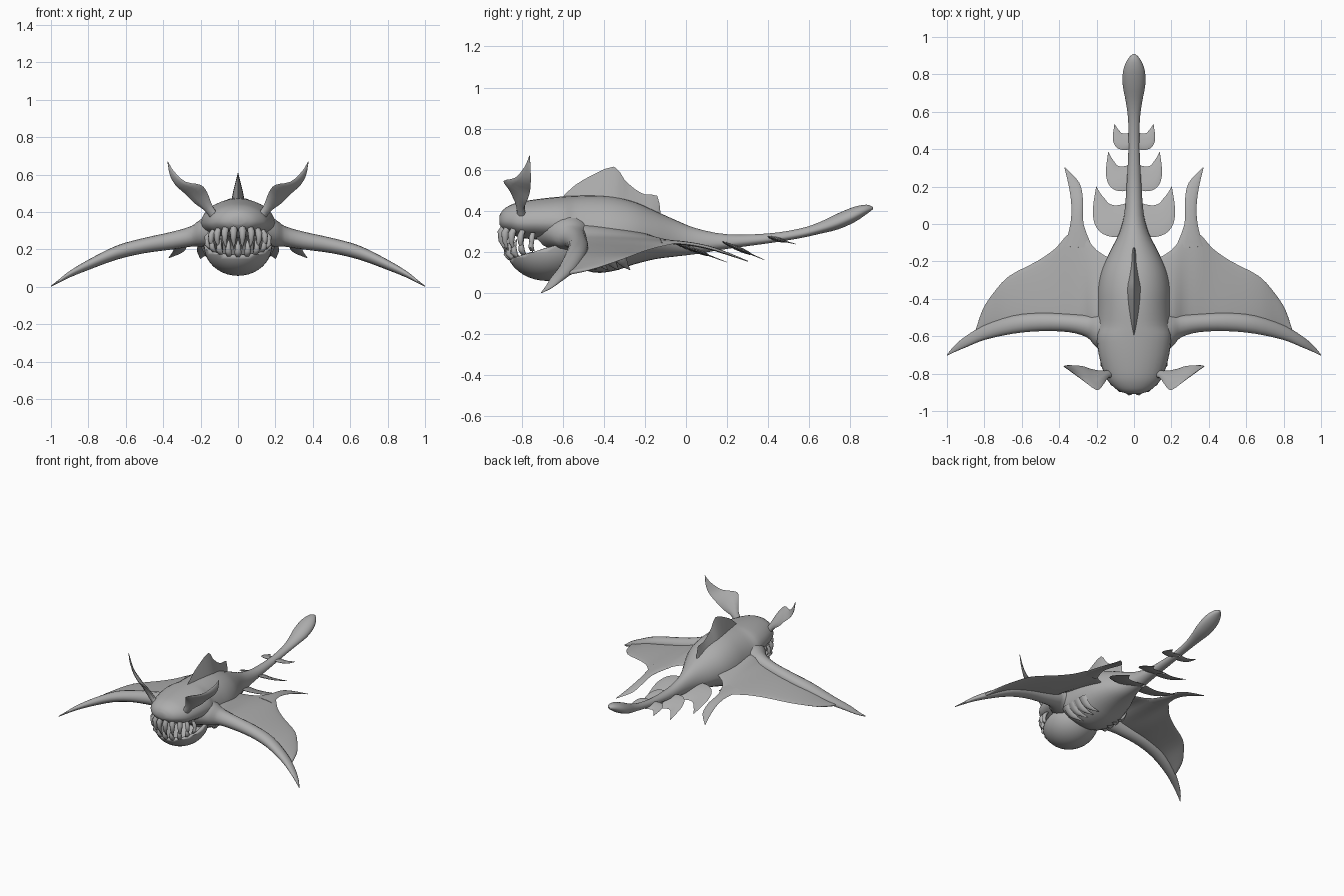
import bpy, bmesh, math
from mathutils import Vector as V

if "Cube" in bpy.data.objects:
    bpy.data.objects.remove(bpy.data.objects["Cube"])

mat = bpy.data.materials.new("grey_skin")
mat.diffuse_color = (0.42, 0.42, 0.42, 1)
mat.use_nodes = True
mat.node_tree.nodes["Principled BSDF"].inputs["Base Color"].default_value = mat.diffuse_color


def finish(name, bm, mirror=False, angle=50):
    bmesh.ops.recalc_face_normals(bm, faces=bm.faces)
    me = bpy.data.meshes.new(name)
    bm.to_mesh(me)
    bm.free()
    me.materials.append(mat)
    ob = bpy.data.objects.new(name, me)
    bpy.context.collection.objects.link(ob)
    bpy.ops.object.select_all(action='DESELECT')
    ob.select_set(True)
    bpy.context.view_layer.objects.active = ob
    bpy.ops.object.shade_smooth_by_angle(angle=math.radians(angle))
    if mirror:
        ob.modifiers.new("mirror", 'MIRROR')
        ob.modifiers["mirror"].use_mirror_merge = False
    return ob


def smooth(rows, n):
    """Catmull-Rom interpolation between rows of numbers."""
    out = []
    for i in range(len(rows) - 1):
        p0, p1, p2 = rows[max(i - 1, 0)], rows[i], rows[i + 1]
        p3 = rows[min(i + 2, len(rows) - 1)]
        for k in range(n):
            t = k / n
            out.append([b + 0.5 * t * (c - a + t * (2*a - 5*b + 4*c - d + t * (3*(b - c) + d - a)))
                        for a, b, c, d in zip(p0, p1, p2, p3)])
    return out + [list(rows[-1])]


def add_loft(bm, rings):
    vs = [[bm.verts.new(p) for p in r] for r in rings]
    n = len(vs[0])
    for r, s in zip(vs, vs[1:]):
        for i in range(n):
            j = (i + 1) % n
            bm.faces.new((r[i], r[j], s[j], s[i]))
    bm.faces.new(vs[0])
    bm.faces.new(vs[-1])


def circle(n):
    return [(math.cos(2*math.pi*i/n), math.sin(2*math.pi*i/n)) for i in range(n)]


def blade_rings(rows, n=3, sides=10):
    """Rows hold one edge point, the other edge point and the half thickness."""
    rows = smooth(rows, n)
    rings = []
    mids = [(V(r[:3]) + V(r[3:6])) / 2 for r in rows]
    for i, r in enumerate(rows):
        a, b = V(r[:3]), V(r[3:6])
        d = mids[min(i + 1, len(mids) - 1)] - mids[max(i - 1, 0)]
        nrm = (a - b).cross(d).normalized()
        rings.append([mids[i] + (a - b) * c / 2 + nrm * s * r[6] for c, s in circle(sides)])
    return rings


def blade(name, rows, mirror=True, **kw):
    bm = bmesh.new()
    add_loft(bm, blade_rings(rows, **kw))
    return finish(name, bm, mirror)


# Head, body and tail: y, half width, top, bottom
body = [(-.908, .035, .375, .335), (-.89, .085, .405, .31), (-.85, .13, .43, .288),
        (-.8, .16, .445, .268), (-.7, .188, .46, .258), (-.6, .2, .47, .235),
        (-.54, .2, .474, .14), (-.45, .2, .477, .1), (-.35, .197, .47, .108),
        (-.25, .175, .445, .14), (-.15, .13, .4, .165), (-.05, .08, .355, .178),
        (.05, .053, .315, .19), (.2, .04, .286, .215), (.4, .03, .29, .242),
        (.55, .031, .313, .266), (.65, .043, .345, .288), (.74, .06, .388, .31),
        (.82, .058, .42, .345), (.88, .034, .43, .385), (.91, .006, .418, .408)]
bm = bmesh.new()
rings = []
for y, w, top, bot in smooth(body, 3):
    mid = bot + 0.42 * (top - bot)
    rings.append([(w * c, y, mid + s * ((top - mid) if s > 0 else (mid - bot))) for c, s in circle(28)])
add_loft(bm, rings)
finish("body", bm)

# Lower jaw: open bowl with a sloping rim
bm = bmesh.new()
bmesh.ops.create_uvsphere(bm, u_segments=32, v_segments=20, radius=1)
for v in bm.verts:
    v.co = V((v.co.x * .183, v.co.y * .2 - .675, v.co.z * .163 + .222))
bmesh.ops.bisect_plane(bm, geom=bm.verts[:] + bm.edges[:] + bm.faces[:],
                       plane_co=(0, -.86, .165), plane_no=(0, -.3, 1), clear_outer=True)
jaw = finish("lower_jaw", bm)
jaw.modifiers.new("shell", 'SOLIDIFY').thickness = .02


# Teeth: bent cones around both lips
def teeth(name, count, spread, rx, ry, z_front, z_slope, length, radius):
    bm = bmesh.new()
    for i in range(count):
        a = math.radians(spread * (2 * i / (count - 1) - 1))
        out = V((math.sin(a), -math.cos(a), 0))
        base = V((rx * math.sin(a), -.685 - ry * math.cos(a), z_front + z_slope * (1 - math.cos(a))))
        size = .6 + .4 * math.cos(a)
        side = V((-out.y, out.x, 0))
        rows = [(0, 0, .75), (.25, .018, 1), (.6, .02, .7), (1, 0, .04)]
        add_loft(bm, [[base + V((0, 0, length * size * t)) + out * (o + s * radius * size * r)
                       + side * c * radius * size * r for c, s in circle(8)] for t, o, r in rows])
    finish(name, bm)


teeth("upper_teeth", 10, 72, .155, .195, .335, -.06, -.135, .021)
teeth("lower_teeth", 9, 68, .16, .165, .16, .07, .1, .019)

# Wing arms: x, front y, back y, top z, bottom z
arm = [(.08, -.74, -.43, .42, .2), (.2, -.66, -.48, .36, .215), (.25, -.607, -.485, .325, .215),
       (.35, -.578, -.48, .295, .2), (.5, -.573, -.475, .262, .18), (.65, -.587, -.49, .22, .145),
       (.8, -.62, -.54, .145, .09), (.9, -.66, -.6, .085, .05), (.96, -.685, -.65, .037, .02),
       (1, -.705, -.699, .006, 0)]
bm = bmesh.new()
add_loft(bm, [[(x, (f + b) / 2 + c * (b - f) / 2, (t + u) / 2 + s * (t - u) / 2) for c, s in circle(16)]
              for x, f, b, t, u in smooth(arm, 3)])
finish("wing_arm", bm, True)

# Wing membranes: x, front y, trailing y, front z, trailing z
web = [(.1, -.5, -.2, .34, .29), (.2, -.51, -.14, .325, .27), (.27, -.52, -.06, .28, .252),
       (.345, -.52, -.05, .255, .243), (.42, -.52, -.13, .237, .225), (.52, -.52, -.2, .215, .205),
       (.67, -.53, -.28, .175, .175), (.76, -.55, -.38, .135, .14), (.81, -.57, -.46, .11, .115),
       (.845, -.59, -.565, .095, .095)]
blade("wing_membrane", [(x, f, zf, x, t, zt, .009) for x, f, t, zf, zt in web], sides=20)
blade("wing_spike", [(.37, -.12, .245, .22, -.13, .26, .009), (.34, 0, .238, .27, 0, .245, .009),
                     (.335, .1, .22, .272, .12, .223, .008), (.348, .2, .19, .292, .22, .187, .006),
                     (.372, .3, .155, .368, .302, .155, .002)])

# Leaf shaped horns
blade("horn", [(.09, -.82, .36, .13, -.78, .35, .02), (.135, -.82, .43, .175, -.79, .405, .018),
               (.165, -.86, .505, .23, -.775, .445, .013), (.2, -.888, .545, .275, -.76, .49, .01),
               (.28, -.83, .562, .335, -.755, .545, .008), (.34, -.785, .615, .365, -.756, .6, .006),
               (.376, -.762, .67, .375, -.76, .666, .002)])

# Dorsal fin: y, ridge z, base z, half thickness
fin = [(-.6, .468, .45, .004), (-.54, .525, .44, .018), (-.45, .577, .44, .034), (-.35, .615, .43, .042),
       (-.3, .553, .41, .038), (-.25, .507, .39, .03), (-.2, .48, .36, .022), (-.14, .473, .34, .012),
       (-.125, .4, .34, .005)]
bm = bmesh.new()
add_loft(bm, [[(0, y, t), (w * .6, y, t * .45 + b * .55), (w, y, b), (-w, y, b),
               (-w * .6, y, t * .45 + b * .55)] for y, t, b, w in smooth(fin, 2)])
finish("dorsal_fin", bm, angle=35)

# Crescent tail fins: start y, width, length, root z, drop
crescent = [(0, .1, .05, .7), (.4, 0, .4, .63), (.75, .06, .6, .66), (.95, .25, .7, .75),
            (1, .55, .82, .87), (.92, 1, .91, 1)]
for i, (y0, w, h, z0, drop) in enumerate([(-.07, .22, .27, .25, .1), (.175, .15, .21, .25, .09),
                                          (.395, .113, .14, .275, .037)]):
    blade("tail_fin_%d" % (i + 1),
          [(w * a, y0 + h * b, z0 - drop * b, w * c, y0 + h * d, z0 - drop * d, .011 - .002 * k)
           for k, (a, b, c, d) in enumerate(crescent)])

# Gill flaps along the belly
bm = bmesh.new()
for k in range(4):
    y = -.5 + .055 * k
    add_loft(bm, blade_rings([(.19, y - .02, .22, .185, y + .04, .22, .012),
                              (.15, y, .148, .145, y + .05, .15, .012),
                              (.085, y + .06, .113, .083, y + .064, .115, .003)], sides=6))
finish("gill_flap", bm, True)
